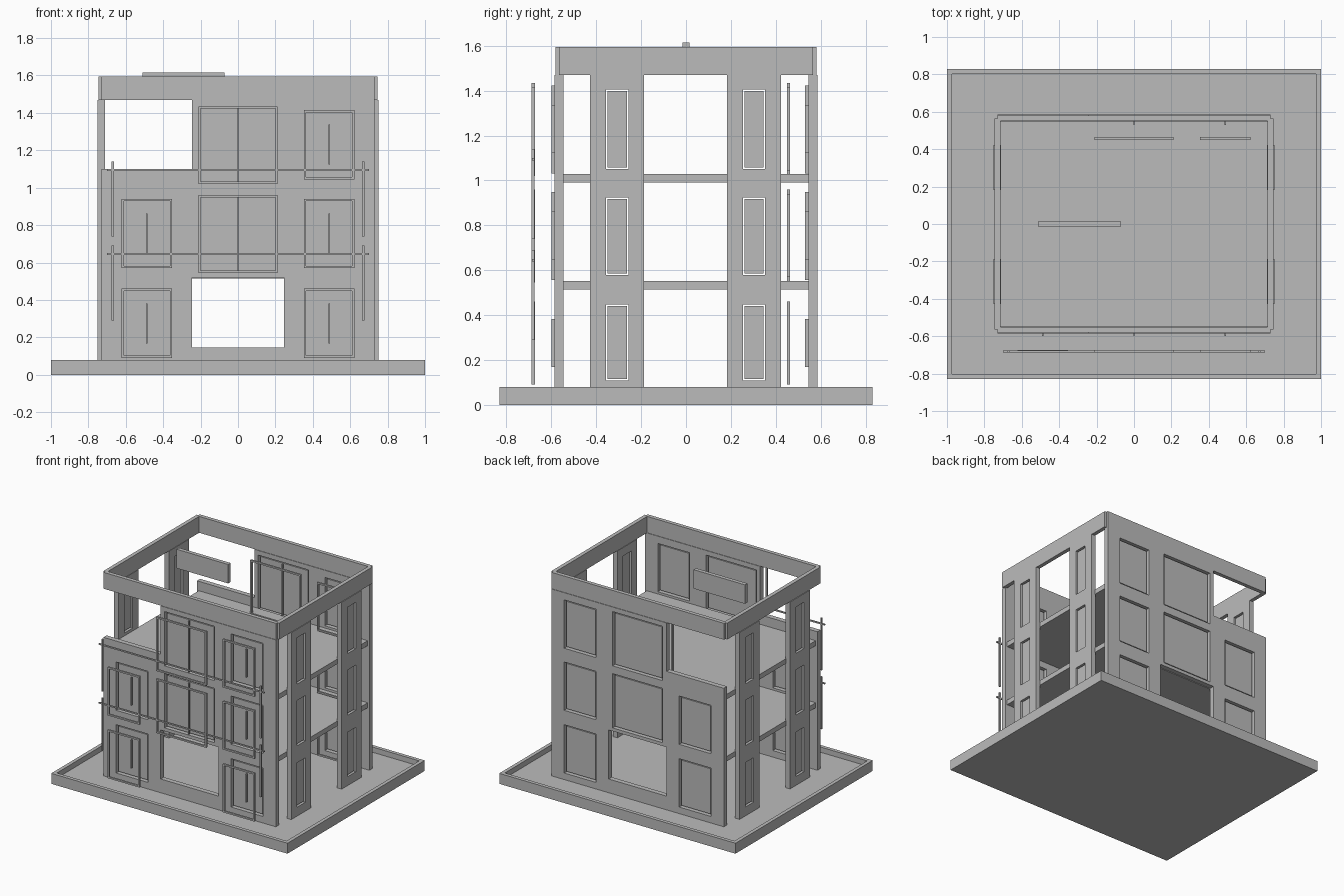
import bpy, bmesh
from mathutils import Vector

cube = bpy.data.objects.get("Cube")
if cube:
    bpy.data.objects.remove(cube)

grey = bpy.data.materials.new("plain grey")
grey.use_nodes = True
grey.diffuse_color = (0.5, 0.5, 0.5, 1)
for node in grey.node_tree.nodes:
    if node.type == 'BSDF_PRINCIPLED':
        node.inputs["Base Color"].default_value = grey.diffuse_color


def finish(name, bm):
    bmesh.ops.recalc_face_normals(bm, faces=bm.faces)
    mesh = bpy.data.meshes.new(name)
    bm.to_mesh(mesh)
    bm.free()
    mesh.materials.append(grey)
    obj = bpy.data.objects.new(name, mesh)
    bpy.context.collection.objects.link(obj)
    return obj


def plate(name, rect, depth, holes=(), axis='y'):
    """Upright or flat plate: rect and holes are (u0, u1, v0, v1)."""
    place = {'x': lambda u, v, d: (d, u, v),
             'y': lambda u, v, d: (u, d, v),
             'z': lambda u, v, d: (u, v, d)}[axis]
    us = sorted({u for r in [rect, *holes] for u in r[:2]})
    vs = sorted({v for r in [rect, *holes] for v in r[2:]})
    bm = bmesh.new()
    verts = {}

    def vert(u, v):
        if (u, v) not in verts:
            verts[u, v] = bm.verts.new(place(u, v, depth[0]))
        return verts[u, v]

    for a, b in zip(us, us[1:]):
        for c, d in zip(vs, vs[1:]):
            mu, mv = (a + b) / 2, (c + d) / 2
            if not any(h[0] < mu < h[1] and h[2] < mv < h[3] for h in holes):
                bm.faces.new([vert(a, c), vert(b, c), vert(b, d), vert(a, d)])
    out = bmesh.ops.extrude_face_region(bm, geom=bm.faces[:])
    moved = [g for g in out["geom"] if isinstance(g, bmesh.types.BMVert)]
    shift = Vector(place(0, 0, depth[1])) - Vector(place(0, 0, depth[0]))
    bmesh.ops.translate(bm, verts=moved, vec=shift)
    return finish(name, bm)


def inset(r, t):
    return (r[0] + t, r[1] - t, r[2] + t, r[3] - t)


# Base tray with a raised rim
FLOOR, GAP = 0.04, 0.012
tray = (-1, 1, -0.83, 0.83)
plate("base_floor", tray, (0, FLOOR), axis='z')
plate("base_rim", tray, (FLOOR, 0.08), [inset(tray, 0.028)], axis='z')

# Window layout shared by the front and back
small = [(x - 0.135, x + 0.135, z, z + 0.37)
         for x, z in [(-0.487, 0.09), (-0.487, 0.57),
                      (0.487, 0.09), (0.487, 0.57), (0.487, 1.045)]]
wide = [(-0.212, 0.212, z, z + 0.415) for z in (0.545, 1.02)]
doorway = (-0.245, 0.245, 0.145, 0.52)
terrace = (-0.73, -0.245, 1.1, 1.47)

for side, wall_y, frame_y, bar_y in [
        ("front", (-0.585, -0.547), (-0.688, -0.674), (-0.6, -0.585)),
        ("back", (0.547, 0.585), (0.45, 0.464), (0.53, 0.547))]:
    plate(side + "_wall", (-0.73, 0.73, FLOOR, 1.47), wall_y,
          small + wide + [doorway, terrace])
    mid = sum(wall_y) / 2
    for i, win in enumerate(small + wide):
        pane = inset(win, GAP)
        plate(f"{side}_window_pane_{i}", pane, (mid - 0.008, mid + 0.008))
        plate(f"{side}_window_frame_{i}", win, frame_y, [pane])
        # Thin upright bar: a handle on small windows, a divider on wide ones
        cx = (win[0] + win[1]) / 2
        trim = 0.078 if win in small else GAP
        plate(f"{side}_window_bar_{i}",
              (cx - 0.004, cx + 0.004, win[2] + trim, win[3] - trim), bar_y)
    plate(side + "_parapet_band", (-0.73, 0.73, 1.47, 1.595),
          (mid - 0.015, mid + 0.015))

# Side piers with slim windows, and side parapet bands
slots = [(0.108, 0.448), (0.578, 0.925), (1.05, 1.405)]
for side, s in [("left", 1), ("right", -1)]:
    for pos, y in [("front", -0.307), ("back", 0.303)]:
        holes = [(y - 0.05, y + 0.05, *z) for z in slots]
        plate(f"{side}_{pos}_pier", (y - 0.12, y + 0.12, FLOOR, 1.47),
              (s * 0.712, s * 0.75), holes, 'x')
        for i, h in enumerate(holes):
            plate(f"{side}_{pos}_pier_pane_{i}", inset(h, 0.007),
                  (s * 0.723, s * 0.739), axis='x')
    plate(side + "_parapet_band", (-0.565, 0.565, 1.47, 1.595),
          (s * 0.715, s * 0.745), axis='x')

# Storey slabs
for name, z in [("middle_floor", 0.515), ("upper_floor", 0.99)]:
    plate(name, (-0.715, 0.715, -0.547, 0.547), (z, z + 0.038), axis='z')

# Railing bars in front of the facade
for i, z in enumerate((0.645, 1.095)):
    plate(f"railing_bar_{i}", (-0.7, 0.7, z - 0.005, z + 0.005), (-0.686, -0.676))
    for side, x in [("left", 0.67), ("right", -0.67)]:
        plate(f"{side}_railing_post_{i}",
              (x - 0.006, x + 0.006, z - 0.355, z + 0.045), (-0.688, -0.676))

# Blank sign board above the roof terrace
plate("sign_board", (-0.51, -0.073, 1.47, 1.615), (-0.015, 0.015))
